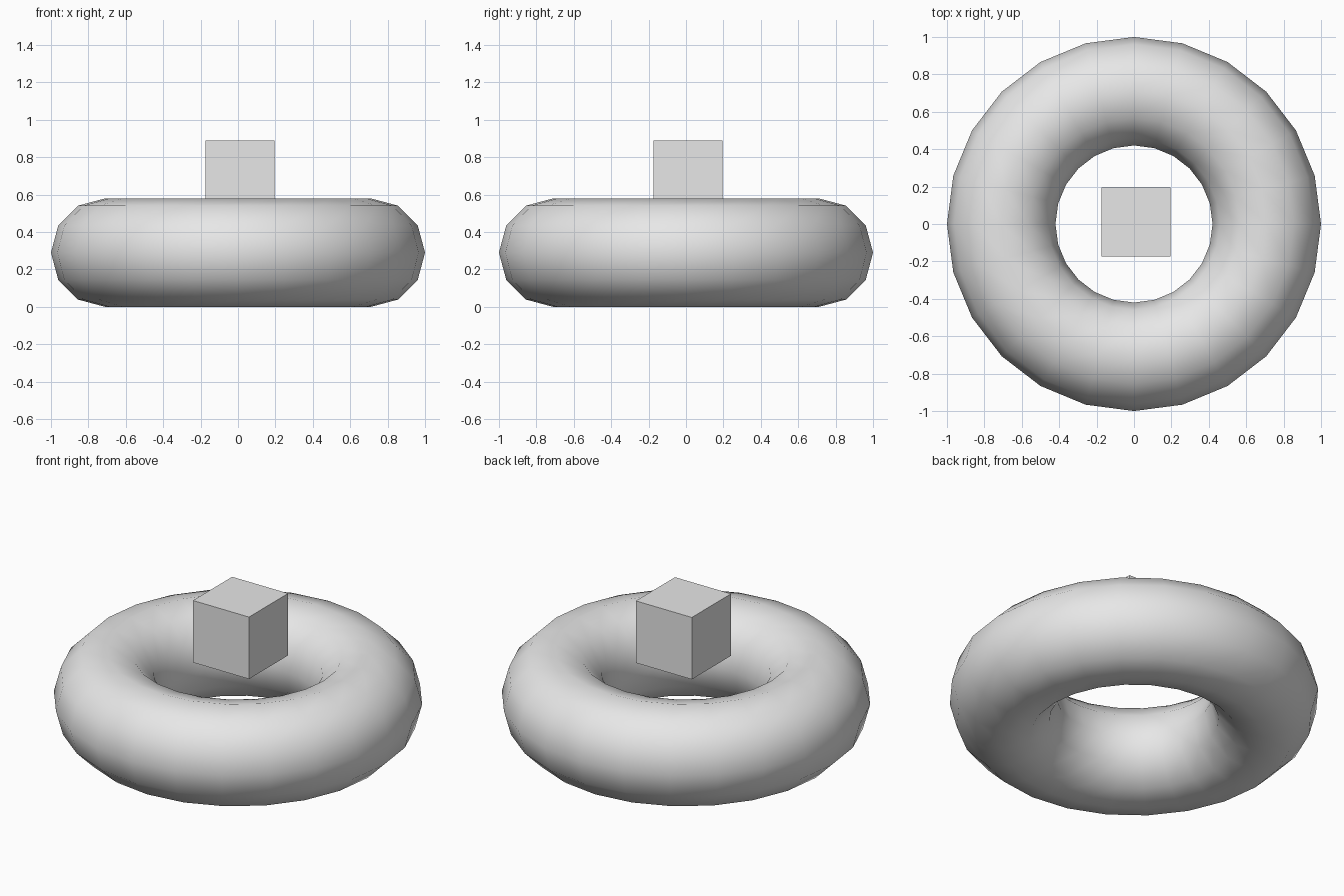
import bpy
import bmesh
from math import cos, sin, tau

old = bpy.data.objects.get("Cube")
if old:
    bpy.data.objects.remove(old, do_unlink=True)

# One plain grey for both parts
grey = bpy.data.materials.new("light grey")
grey.use_nodes = True
colour = (0.8, 0.8, 0.8, 1.0)
grey.diffuse_color = colour
for node in grey.node_tree.nodes:
    if node.type == 'BSDF_PRINCIPLED':
        node.inputs["Base Color"].default_value = colour


def add_object(name, bm, smooth):
    """Turn a bmesh into a named grey object."""
    bmesh.ops.recalc_face_normals(bm, faces=bm.faces)
    for face in bm.faces:
        face.smooth = smooth
    mesh = bpy.data.meshes.new(name)
    bm.to_mesh(mesh)
    bm.free()
    mesh.materials.append(grey)
    obj = bpy.data.objects.new(name, mesh)
    bpy.context.collection.objects.link(obj)
    return obj


# Ring: a circular section carried round the z axis
MAJOR, MINOR = 0.71, 0.29
AROUND, SECTION = 24, 12
bm = bmesh.new()
loops = []
for i in range(AROUND):
    a = tau * i / AROUND
    loop = []
    for j in range(SECTION):
        b = tau * j / SECTION
        r = MAJOR + MINOR * cos(b)
        loop.append(bm.verts.new((r * cos(a), r * sin(a), MINOR * sin(b))))
    loops.append(loop)
for i in range(AROUND):
    here, there = loops[i], loops[(i + 1) % AROUND]
    for j in range(SECTION):
        k = (j + 1) % SECTION
        bm.faces.new((here[j], there[j], there[k], here[k]))
ring = add_object("ring", bm, True)
ring.location.z = MINOR

# Block: floats over the hole, slightly off centre
SIDE, TOP = 0.37, 0.89
bm = bmesh.new()
bmesh.ops.create_cube(bm, size=SIDE)
block = add_object("floating_block", bm, False)
block.location = (0.01, 0.01, TOP - SIDE / 2)
